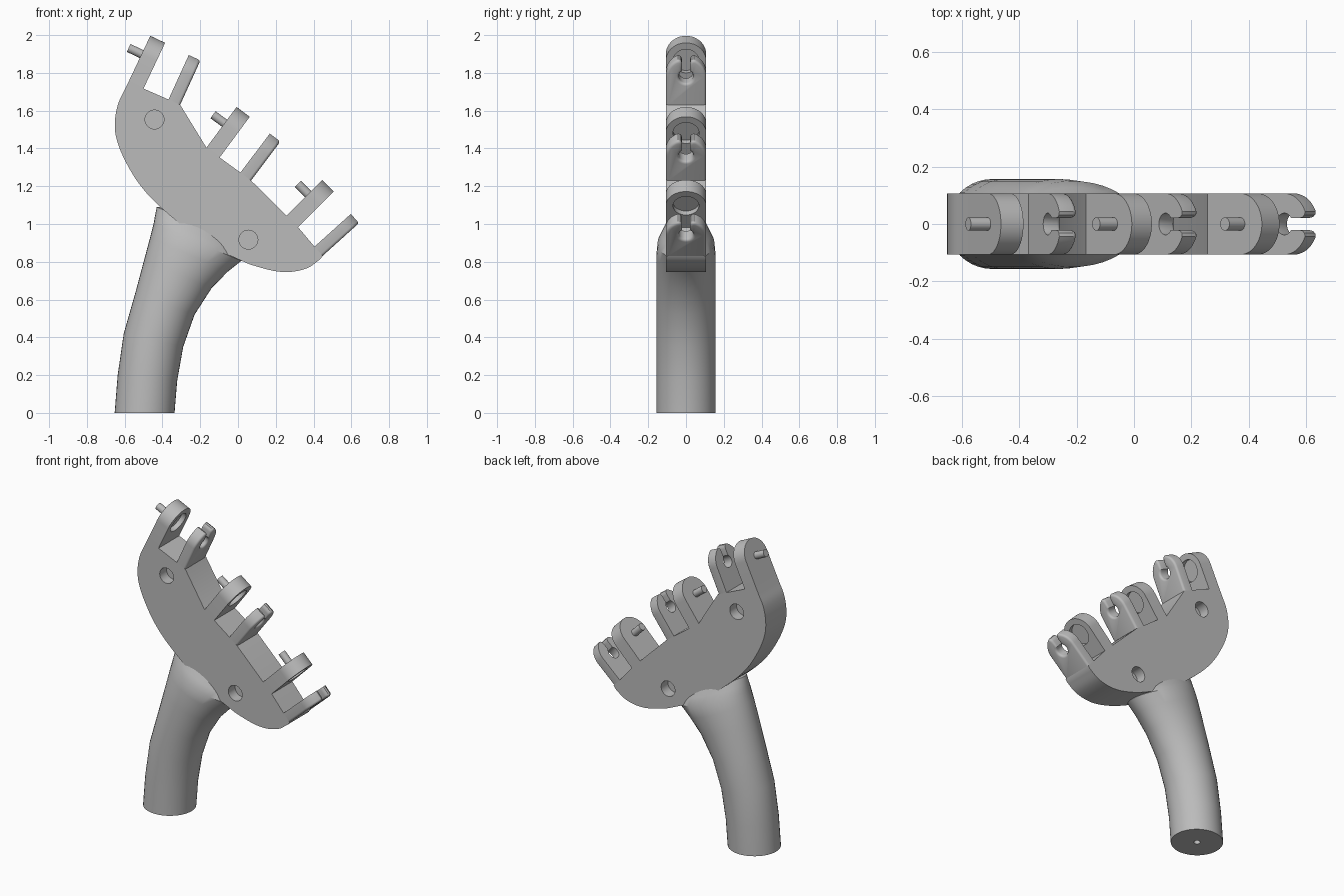
import bpy, bmesh, math
from mathutils import Matrix, Vector

if "Cube" in bpy.data.objects:
    bpy.data.objects.remove(bpy.data.objects["Cube"])

gray = bpy.data.materials.new("plain_gray")
gray.use_nodes = True
gray.diffuse_color = (0.5, 0.5, 0.5, 1)
gray.node_tree.nodes["Principled BSDF"].inputs["Base Color"].default_value = (0.5, 0.5, 0.5, 1)

HALF = 0.107      # half thickness of plate and tabs
TAB = 0.268       # tab length
MID = TAB - HALF  # centre of the rounded tab end


def finish(name, bm, matrix=Matrix()):
    bmesh.ops.recalc_face_normals(bm, faces=bm.faces)
    mesh = bpy.data.meshes.new(name)
    bm.to_mesh(mesh)
    bm.free()
    mesh.transform(matrix)
    mesh.materials.append(gray)
    obj = bpy.data.objects.new(name, mesh)
    bpy.context.collection.objects.link(obj)
    return obj


def activate(obj):
    bpy.ops.object.select_all(action='DESELECT')
    obj.select_set(True)
    bpy.context.view_layer.objects.active = obj


def smooth(obj):
    activate(obj)
    bpy.ops.object.shade_smooth_by_angle(angle=math.radians(32))


def prism(points, depth):
    bm = bmesh.new()
    face = bm.faces.new([bm.verts.new(p) for p in points])
    geo = bmesh.ops.extrude_face_region(bm, geom=[face])["geom"]
    new = [g for g in geo if isinstance(g, bmesh.types.BMVert)]
    bmesh.ops.translate(bm, verts=new, vec=depth)
    return bm


def cylinder(name, radius, depth, matrix):
    bm = bmesh.new()
    bmesh.ops.create_cone(bm, cap_ends=True, segments=32, radius1=radius,
                          radius2=radius, depth=depth)
    return finish(name, bm, matrix)


def cut(obj, cutter):
    cutter.hide_render = True
    mod = obj.modifiers.new("cut", 'BOOLEAN')
    mod.operation, mod.solver, mod.object = 'DIFFERENCE', 'EXACT', cutter
    activate(obj)
    bpy.ops.object.modifier_apply(modifier=mod.name)
    bpy.data.objects.remove(cutter)


def arc(radius, start, end, steps, z):
    angles = [math.radians(start + (end - start) * i / steps) for i in range(steps + 1)]
    return [(radius * math.cos(a), z + radius * math.sin(a)) for a in angles]


def spline(pts, steps=5):
    # Catmull-Rom curve through the points
    p = [Vector(q) for q in pts]
    p = [2 * p[0] - p[1]] + p + [2 * p[-1] - p[-2]]
    out = []
    for a, b, c, d in zip(p, p[1:], p[2:], p[3:]):
        for i in range(steps):
            t = i / steps
            out.append(0.5 * (2 * b + (c - a) * t + (2 * a - 5 * b + 4 * c - d) * t * t
                              + (3 * b - a - 3 * c + d) * t ** 3))
    return out + [p[-2]]


ALONG_X = Matrix.Rotation(math.pi / 2, 4, 'Y')
ALONG_Y = Matrix.Rotation(math.pi / 2, 4, 'X')

# Tabs: base left corner, thickness, lean in degrees, kind
tabs = [
    ("upper_peg_tab", -.579, 1.754, .087, 25.3, True),
    ("upper_slot_tab", -.368, 1.659, .068, 24.5, False),
    ("middle_peg_tab", -.167, 1.404, .087, 36.5, True),
    ("middle_slot_tab", .013, 1.272, .070, 36.9, False),
    ("lower_peg_tab", .257, 1.044, .087, 45, True),
    ("lower_slot_tab", .405, .880, .065, 48, False),
]


def peg_tab(name, thick, frame):
    outline = [(HALF, 0)] + arc(HALF, 0, 180, 24, MID) + [(-HALF, 0)]
    obj = finish(name, prism([(0, y, z) for y, z in outline], (thick, 0, 0)), frame)
    cut(obj, cylinder("recess_cutter", .069, .06,
                      frame @ Matrix.Translation((thick, 0, MID)) @ ALONG_X))
    smooth(obj)
    peg = cylinder(name.replace("tab", "pin"), .023, .082,
                   frame @ Matrix.Translation((-.035, 0, MID)) @ ALONG_X)
    smooth(peg)


def slot_tab(name, thick, frame):
    # Half outline of a rounded tab with a keyhole slot, then mirrored
    half = [(HALF, 0)] + arc(HALF, 0, 66, 10, MID)
    half += [(.032, MID + .095), (.024, MID + .086), (.021, MID + .072)]
    half += arc(.038, 56, -90, 12, MID)
    outline = half + [(-y, z) for y, z in reversed(half[:-1])]
    bm = prism([(0, y, z) for y, z in outline], (thick, 0, 0))
    rim = [e for e in bm.edges if all(v.co.x > thick / 2 for v in e.verts)
           and any(v.co.z > .01 for v in e.verts)]
    bmesh.ops.bevel(bm, geom=rim, offset=.014, segments=3, profile=.5, affect='EDGES')
    smooth(finish(name, bm, frame))


top_edge = []
for name, x, z, thick, lean, has_peg in tabs:
    a = math.radians(lean)
    frame = Matrix.Translation((x, 0, z)) @ Matrix.Rotation(a, 4, 'Y')
    (peg_tab if has_peg else slot_tab)(name, thick, frame)
    top_edge += [(x, z), (x + thick * math.cos(a), z - thick * math.sin(a))]

# Plate with stepped upper edge and curved lower edge
lower_edge = spline([(.437, .815), (.37, .768), (.285, .747), (.2, .75), (.1, .775),
                     (.02, .805), (-.18, .905), (-.4, 1.08), (-.52, 1.208), (-.6, 1.34),
                     (-.643, 1.45), (-.652, 1.54), (-.635, 1.635), (-.6, 1.71)])
outline = top_edge + [tuple(p) for p in lower_edge]
plate = finish("plate", prism([(x, -HALF, z) for x, z in outline], (0, 2 * HALF, 0)))
for x, z in [(-.442, 1.553), (.055, .917)]:
    for side in (-1, 1):
        cut(plate, cylinder("hole_cutter", .05, .14,
                            Matrix.Translation((x, side * HALF, z)) @ ALONG_Y))
smooth(plate)

# Neck: bent tube lofted from left edge, right edge and half depth of each section
sections = [
    (-.515, .1, -.475, .1, .02), (-.515, 0, -.475, 0, .02),
    (-.653, 0, -.336, 0, .157), (-.637, .2, -.322, .17, .157),
    (-.605, .42, -.29, .35, .157), (-.545, .63, -.23, .52, .157),
    (-.497, .81, -.14, .66, .157), (-.465, .93, -.055, .747, .157),
    (-.447, 1.0, .018, .805, .15), (-.44, 1.04, .015, .85, .128),
    (-.43, 1.09, 0, .9, .1), (-.35, 1.09, -.1, .96, .05),
]
bm = bmesh.new()
SIDES = 40
rings = []
for lx, lz, rx, rz, depth in sections:
    ring = []
    for i in range(SIDES):
        a = 2 * math.pi * i / SIDES
        t = (1 + math.cos(a)) / 2
        ring.append(bm.verts.new((lx + (rx - lx) * t, depth * math.sin(a), lz + (rz - lz) * t)))
    rings.append(ring)
for low, high in zip(rings, rings[1:]):
    for i in range(SIDES):
        j = (i + 1) % SIDES
        bm.faces.new((low[i], low[j], high[j], high[i]))
bm.faces.new(rings[0])
bm.faces.new(rings[-1])
smooth(finish("neck", bm))
